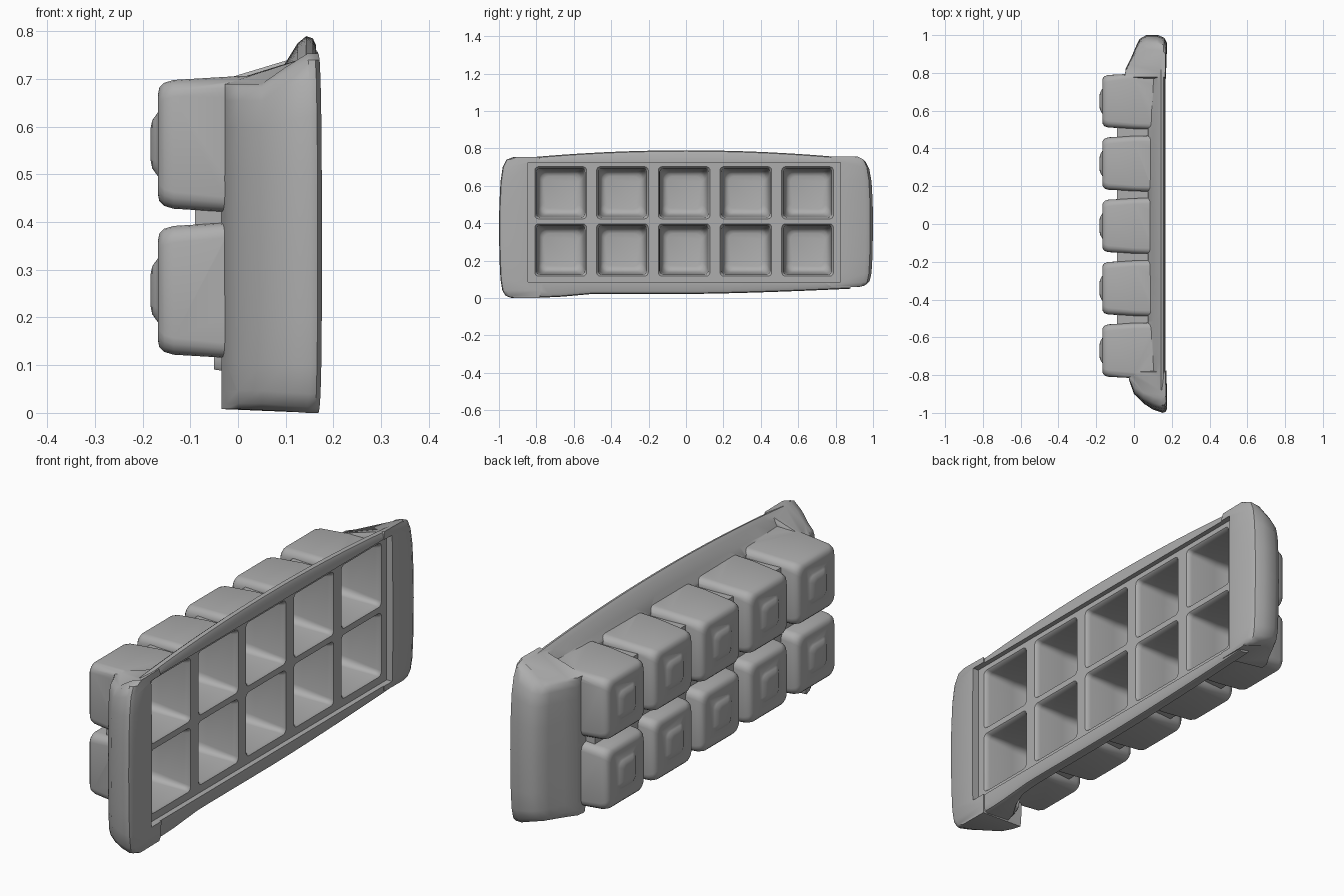
import bpy, bmesh, math

if "Cube" in bpy.data.objects:
    bpy.data.objects.remove(bpy.data.objects["Cube"])

COLS = [-0.67, -0.34, -0.01, 0.32, 0.65]
ROWS = [0.257, 0.563]


def finish(name, bm):
    bmesh.ops.recalc_face_normals(bm, faces=bm.faces)
    me = bpy.data.meshes.new(name)
    bm.to_mesh(me)
    bm.free()
    ob = bpy.data.objects.new(name, me)
    bpy.context.collection.objects.link(ob)
    return ob


def loft(bm, sections):
    """Skin a list of equal-length point loops and cap both ends."""
    loops = [[bm.verts.new(p) for p in s] for s in sections]
    n = len(loops[0])
    bm.faces.new(loops[0])
    bm.faces.new(loops[-1][::-1])
    for a, b in zip(loops, loops[1:]):
        for i in range(n):
            j = (i + 1) % n
            bm.faces.new((a[i], a[j], b[j], b[i]))


def rounded(cy, cz, hy, hz, r, x, seg=4):
    """Rounded rectangle loop in the y-z plane."""
    pts = []
    for k, (sy, sz) in enumerate([(1, 1), (-1, 1), (-1, -1), (1, -1)]):
        for i in range(seg + 1):
            a = math.pi / 2 * (k + i / seg)
            pts.append((x, cy + sy * (hy - r) + r * math.cos(a),
                        cz + sz * (hz - r) + r * math.sin(a)))
    return pts


def pockets(name, levels):
    """One tapered rounded block per cell; levels = (x, half y, half z, radius)."""
    bm = bmesh.new()
    for y in COLS:
        for z in ROWS:
            loft(bm, [rounded(y, z, hy, hz, r, x) for x, hy, hz, r in levels])
    return finish(name, bm)


def block(name, x0, x1, y0, y1, z0, z1):
    bm = bmesh.new()
    loft(bm, [[(x, y0, z0), (x, y1, z0), (x, y1, z1), (x, y0, z1)] for x in (x0, x1)])
    return finish(name, bm)


def rim():
    """Long flange, bowed slightly along its top and bottom edges."""
    bm = bmesh.new()
    secs = []
    for i in range(25):
        y = -0.88 + 1.76 * i / 24
        t = 0.79 - 0.042 * (y / 0.88) ** 2
        dip = min(1, max(0, (-0.5 - y) / 0.2))
        b = 0.022 + 0.034 * max(0, y) ** 1.5 - 0.018 * dip
        back = 0.075 - 0.10 * min(1, max(0, (-0.62 - y) / 0.15))
        prof = [(0.075, 0.69), (0.10, t - 0.055), (0.125, t - 0.015), (0.143, t),
                (0.157, t - 0.005), (0.164, t - 0.02), (0.166, 0.4),
                (0.166, b + 0.02), (0.159, b + 0.005), (0.143, b),
                (0.04 + 0.075 - (0.075 - back) * 0.9, b + 0.008),
                (0.02 + back, b + 0.045), (0.075, 0.125)]
        secs.append([(x, y, z) for x, z in prof])
    loft(bm, secs)
    return finish("rim", bm)


def handle(name, side, zs, plan, low):
    """End grip: a wedge plan skinned upward; its back edge slopes in at top and bottom."""
    ends = [0.66, 0.82, 0.91, 0.96, 0.985, 1.0, 0.99, 0.96, 0.90, 0.80, 0.62]
    bm = bmesh.new()
    secs = []
    for k, (e, z) in enumerate(zip(ends, zs)):
        bulge = 0.007 * math.sin(math.pi * k / 10)
        up, down = max(0, (z - 0.4) / 0.35) ** 2, max(0, (0.4 - z) / 0.4) ** 2
        loop = []
        for y, x in plan:
            s = min(1, max(0, (0.14 - x) / 0.09))
            loop.append((x + (bulge if x > 0.1 else 0), side * (0.80 + (y - 0.80) * e),
                         z + s * (low * down - 0.062 * up)))
        secs.append(loop)
    loft(bm, secs)
    return finish(name, bm)


# Grid web between the cells forms the base of the tray
tray = block("ice_cube_tray", -0.09, 0.15, -0.78, 0.76, 0.145, 0.675)

# Flange, end grips and cups
flange = rim()
near = handle("near_grip", -1,
              [0, 0.012, 0.04, 0.1, 0.2, 0.36, 0.5, 0.62, 0.70, 0.74, 0.753],
              [(0.775, -0.035), (0.83, -0.025), (0.90, 0.0), (0.95, 0.05), (0.982, 0.10),
               (1.0, 0.145), (0.995, 0.16), (0.975, 0.169), (0.775, 0.167)], 0.008)
far = handle("far_grip", 1,
             [0.058, 0.066, 0.085, 0.13, 0.22, 0.39, 0.52, 0.63, 0.70, 0.742, 0.758],
             [(0.765, -0.05), (0.82, -0.045), (0.87, -0.02), (0.94, 0.01), (0.98, 0.03),
              (1.0, 0.065), (1.0, 0.12), (0.985, 0.155), (0.96, 0.167), (0.765, 0.165)], 0.045)
cups = pockets("cups", [(-0.168, 0.106, 0.104, 0.03), (-0.165, 0.122, 0.119, 0.035),
                        (-0.155, 0.133, 0.129, 0.035), (-0.135, 0.139, 0.135, 0.035),
                        (0.0, 0.146, 0.143, 0.03), (0.11, 0.148, 0.146, 0.03)])
# Low soft pad under every cup
pads = pockets("pads", [(-0.183, 0.03, 0.035, 0.015), (-0.180, 0.045, 0.05, 0.02),
                        (-0.173, 0.058, 0.06, 0.025), (-0.164, 0.072, 0.072, 0.03),
                        (-0.155, 0.075, 0.075, 0.03)])

# Cutters: shallow recess inside the flange, then the cells
recess = block("recess_cutter", 0.143, 0.3, -0.845, 0.825, 0.085, 0.725)
cells = pockets("cell_cutter", [(-0.148, 0.09, 0.088, 0.03), (-0.143, 0.106, 0.104, 0.035),
                                (-0.125, 0.118, 0.117, 0.035), (0.0, 0.126, 0.126, 0.03),
                                (0.12, 0.129, 0.131, 0.02), (0.137, 0.133, 0.135, 0.02),
                                (0.146, 0.141, 0.142, 0.02), (0.25, 0.141, 0.142, 0.02)])

for other, op in [(flange, 'UNION'), (near, 'UNION'), (far, 'UNION'), (cups, 'UNION'),
                  (pads, 'UNION'), (recess, 'DIFFERENCE'), (cells, 'DIFFERENCE')]:
    m = tray.modifiers.new(other.name, 'BOOLEAN')
    m.operation = op
    m.solver = 'EXACT'
    m.object = other

# Bake the booleans and drop the helpers
dg = bpy.context.evaluated_depsgraph_get()
baked = bpy.data.meshes.new_from_object(tray.evaluated_get(dg))
tray.modifiers.clear()
tray.data = baked
for ob in (flange, near, far, cups, pads, recess, cells):
    bpy.data.objects.remove(ob)

# Mid grey plastic
grey = bpy.data.materials.new("grey_plastic")
grey.diffuse_color = (0.42, 0.42, 0.42, 1)
grey.use_nodes = True
grey.node_tree.nodes["Principled BSDF"].inputs["Base Color"].default_value = grey.diffuse_color
baked.materials.clear()
baked.materials.append(grey)
for p in baked.polygons:
    p.material_index = 0

bpy.ops.object.select_all(action='DESELECT')
tray.select_set(True)
bpy.context.view_layer.objects.active = tray
bpy.ops.object.shade_smooth_by_angle(angle=math.radians(40))
